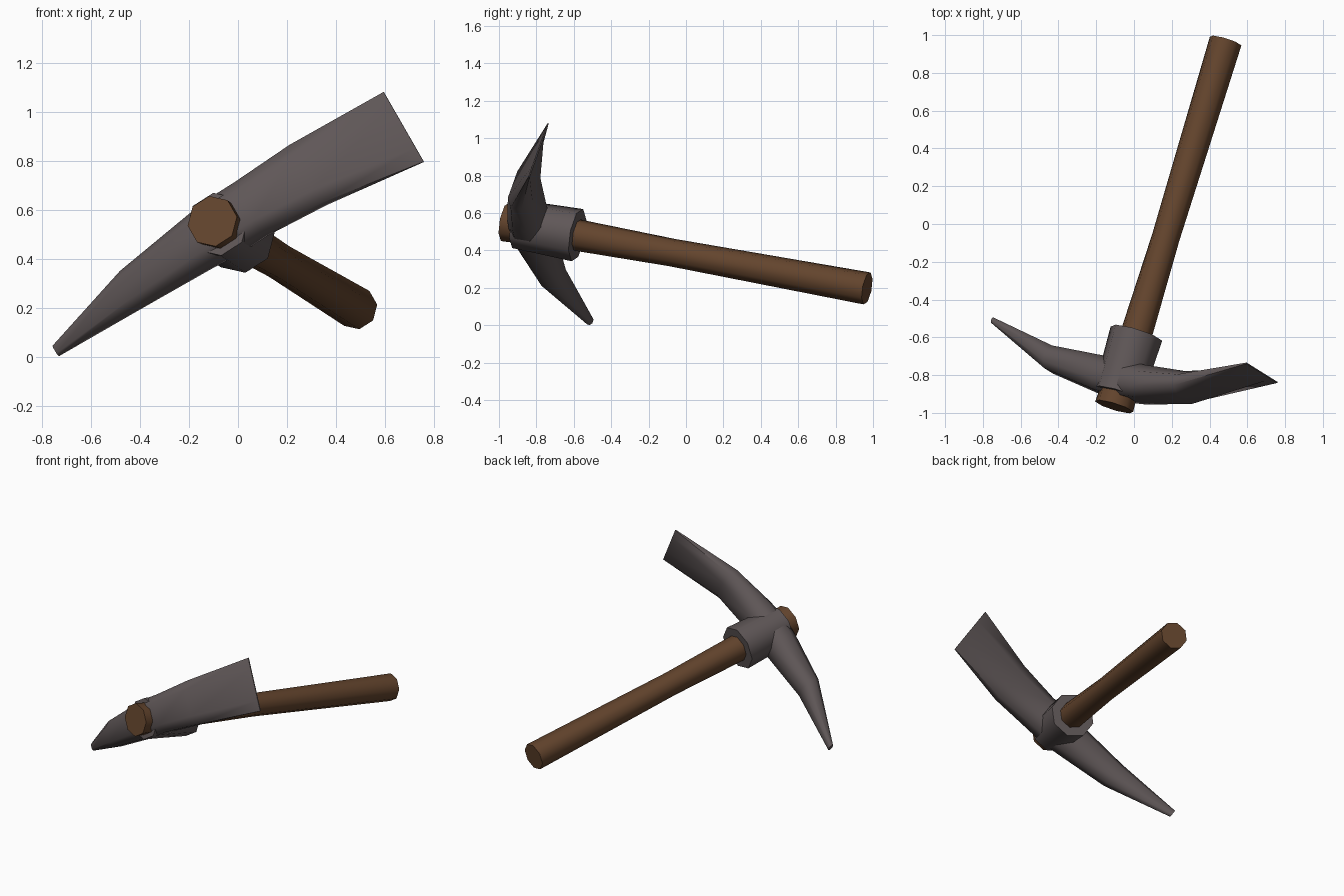
import bpy, bmesh, math
from mathutils import Vector, Matrix

cube = bpy.data.objects.get("Cube")
if cube:
    bpy.data.objects.remove(cube, do_unlink=True)


def material(name, rgb):
    m = bpy.data.materials.new(name)
    m.use_nodes = True
    col = (*rgb, 1)
    m.diffuse_color = col
    bsdf = m.node_tree.nodes["Principled BSDF"]
    bsdf.inputs["Base Color"].default_value = col
    bsdf.inputs["Roughness"].default_value = 0.8
    return m


steel = material("dark_steel", (0.115, 0.095, 0.096))
wood = material("brown_wood", (0.125, 0.058, 0.026))

# Tool frame: local x runs to the blade, y across it, z along the handle
front_end = Vector((-0.105, -0.967, 0.553))
back_end = Vector((0.485, 0.968, 0.197))
along = (back_end - front_end).normalized()
side = Vector((0.83, -0.159, 0.534))
side = (side - along * side.dot(along)).normalized()
up = along.cross(side) * -1
length = (back_end - front_end).length


def place(p):
    return front_end + side * p[0] + up * p[1] + along * p[2]


def loft(name, rings, mat, angle):
    """Skin a row of equal rings, cap both ends, shade smooth with sharp rims."""
    bm = bmesh.new()
    rows = [[bm.verts.new(place(p)) for p in ring] for ring in rings]
    n = len(rows[0])
    for a, b in zip(rows, rows[1:]):
        for i in range(n):
            j = (i + 1) % n
            bm.faces.new((a[i], a[j], b[j], b[i]))
    bm.faces.new(rows[0])
    bm.faces.new(rows[-1])
    bmesh.ops.recalc_face_normals(bm, faces=bm.faces)
    mesh = bpy.data.meshes.new(name)
    bm.to_mesh(mesh)
    bm.free()
    mesh.materials.append(mat)
    ob = bpy.data.objects.new(name, mesh)
    bpy.context.collection.objects.link(ob)
    bpy.ops.object.select_all(action="DESELECT")
    ob.select_set(True)
    bpy.context.view_layer.objects.active = ob
    bpy.ops.object.shade_smooth_by_angle(angle=math.radians(angle))
    return ob


def octagon(z, r):
    turns = [(i + 0.5) * math.tau / 8 for i in range(8)]
    return [(r * math.cos(t), r * math.sin(t), z) for t in turns]


def section(x, half, outer, inner):
    """Chamfered block section of the head, in the plane across its length."""
    t = inner - outer
    lo, hi = outer + 0.25 * t, inner - 0.3 * t
    right = [(0.6, outer), (1, lo), (1, hi), (0.5, inner)]
    left = [(-w, z) for w, z in reversed(right)]
    return [(x, w * half, z) for w, z in right + left]


# Wooden handle, slimmest in the middle
loft("handle", [octagon(z, r) for z, r in (
    (0, 0.106), (0.12, 0.1), (0.42, 0.085), (0.95, 0.075), (length, 0.088))], wood, 60)

# Steel socket around the handle
loft("socket_collar", [octagon(z, r) for z, r in (
    (0.07, 0.132), (0.25, 0.138), (0.41, 0.144))], steel, 60)

# Curved head from the pick point to the wide blade
loft("pick_and_blade_head", [section(*s) for s in (
    (-0.885, 0.024, 0.32, 0.352),
    (-0.46, 0.084, 0.125, 0.255),
    (-0.12, 0.11, 0.06, 0.25),
    (0.0, 0.122, 0.05, 0.25),
    (0.14, 0.122, 0.058, 0.24),
    (0.41, 0.142, 0.11, 0.245))]
    + [[(0.828, w * 0.172, 0.327 + z) for w, z in (
        (0.6, -0.003), (1, -0.003), (1, 0.003), (0.5, 0.003),
        (-0.5, 0.003), (-1, 0.003), (-1, -0.003), (-0.6, -0.003))]], steel, 60)
